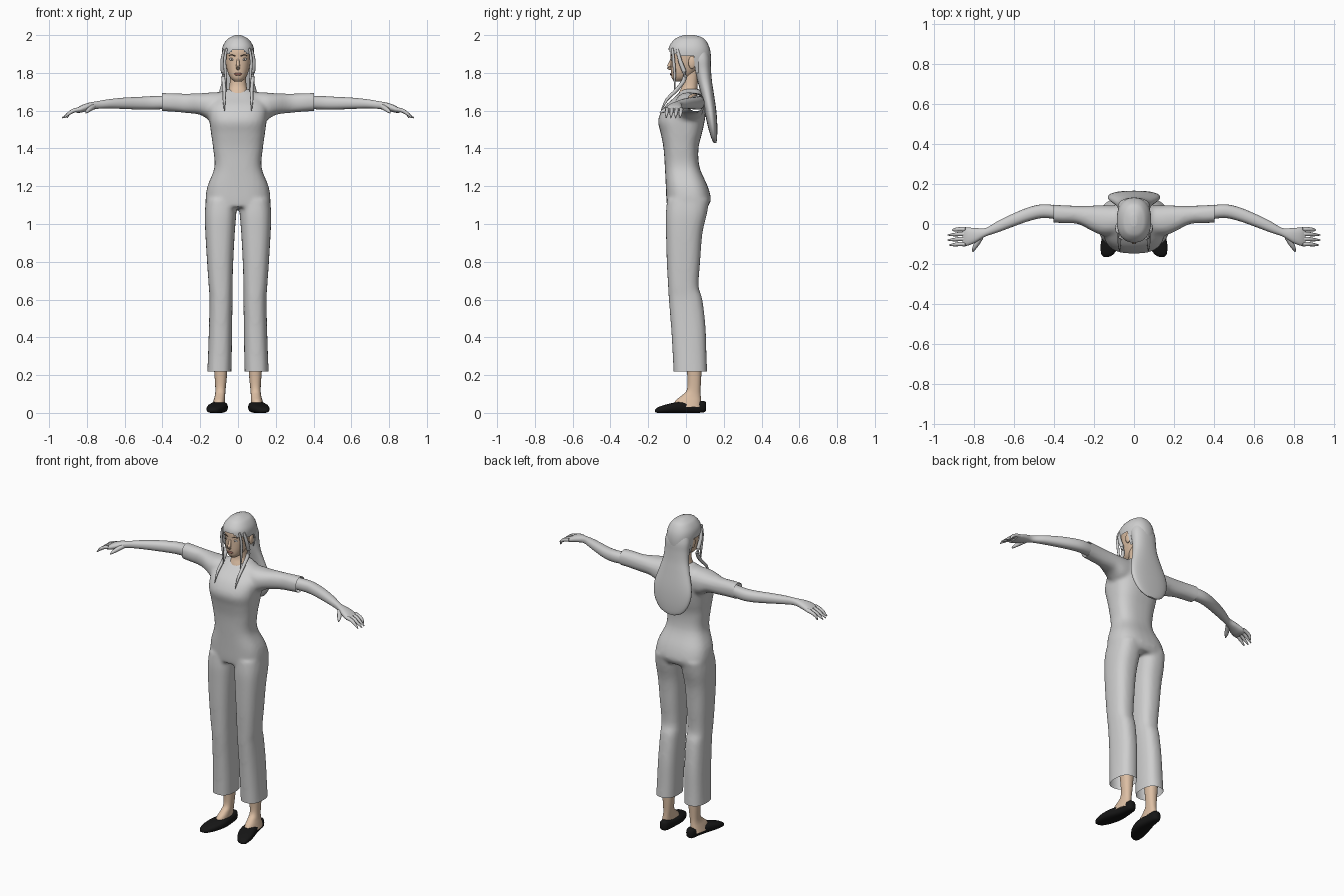
import bpy, bmesh, math
from mathutils import Vector, Matrix

if "Cube" in bpy.data.objects:
    bpy.data.objects.remove(bpy.data.objects["Cube"])


def material(name, rgb):
    m = bpy.data.materials.new(name)
    m.diffuse_color = (*rgb, 1)
    m.use_nodes = True
    m.node_tree.nodes["Principled BSDF"].inputs["Base Color"].default_value = m.diffuse_color
    return m


GREY = material("pale grey", (0.62, 0.62, 0.62))
SKIN = material("skin", (0.72, 0.52, 0.37))
BLACK = material("black", (0.008, 0.008, 0.008))
LIP = material("lip", (0.30, 0.13, 0.10))
BROWN = material("dark brown", (0.10, 0.07, 0.05))


def spline(rows, k=4):
    """Smoothly interpolate between rows of numbers."""
    out = []
    for i in range(len(rows) - 1):
        p = [rows[max(i - 1, 0)], rows[i], rows[i + 1], rows[min(i + 2, len(rows) - 1)]]
        for j in range(k):
            t = j / k
            out.append([0.5 * (2 * b + (c - a) * t + (2 * a - 5 * b + 4 * c - d) * t * t
                               + (3 * b - a - 3 * c + d) * t ** 3) for a, b, c, d in zip(*p)])
    return out + [list(rows[-1])]


def skin_rings(bm, rings):
    vs = [[bm.verts.new(p) for p in r] for r in rings]
    n = len(vs[0])
    for a, b in zip(vs, vs[1:]):
        for i in range(n):
            bm.faces.new((a[i], a[(i + 1) % n], b[(i + 1) % n], b[i]))
    bm.faces.new(vs[0])
    bm.faces.new(vs[-1])


def loft(bm, rows, axis="z", s=1, e=2.3, n=28):
    """Rows hold position along the axis, then the bounds of the section."""
    rings = []
    for t, a0, a1, b0, b1 in spline(rows):
        ring = []
        for i in range(n):
            c, d = math.cos(math.tau * i / n), math.sin(math.tau * i / n)
            a = (a0 + a1) / 2 + (a1 - a0) / 2 * math.copysign(abs(c) ** (2 / e), c)
            b = (b0 + b1) / 2 + (b1 - b0) / 2 * math.copysign(abs(d) ** (2 / e), d)
            x, y, z = {"z": (a, b, t), "x": (t, a, b), "y": (a, t, b)}[axis]
            ring.append((x * s, y, z))
        rings.append(ring)
    skin_rings(bm, rings)


def tube(bm, pts, s=1, n=8):
    """Points hold x, y, z and radius."""
    pts = spline(pts, 3)
    rings = []
    for i, (x, y, z, r) in enumerate(pts):
        d = Vector(pts[min(i + 1, len(pts) - 1)][:3]) - Vector(pts[max(i - 1, 0)][:3])
        q = d.to_track_quat("Z", "Y")
        ring = []
        for j in range(n):
            a = math.tau * j / n
            p = Vector((x, y, z)) + q @ Vector((r * math.cos(a), r * math.sin(a), 0))
            ring.append((p.x * s, p.y, p.z))
        rings.append(ring)
    skin_rings(bm, rings)


def ball(bm, loc, size):
    m = Matrix.Translation(loc) @ Matrix.Diagonal((*size, 1))
    bmesh.ops.create_uvsphere(bm, u_segments=16, v_segments=10, radius=1, matrix=m)


def finish(name, bm, *mats):
    bmesh.ops.recalc_face_normals(bm, faces=bm.faces)
    me = bpy.data.meshes.new(name)
    bm.to_mesh(me)
    bm.free()
    for m in mats:
        me.materials.append(m)
    ob = bpy.data.objects.new(name, me)
    bpy.context.collection.objects.link(ob)
    return ob


def sym(rows):
    return [(z, -w, w, y0, y1) for z, w, y0, y1 in rows]


# Outfit: torso, trouser legs and sleeves fused into one garment
bm = bmesh.new()
loft(bm, sym([(1.09, .165, -.10, .115), (1.13, .172, -.104, .132), (1.2, .162, -.107, .115),
              (1.3, .125, -.112, .072), (1.4, .132, -.119, .066), (1.48, .143, -.134, .085),
              (1.55, .152, -.148, .10), (1.62, .155, -.115, .106), (1.67, .13, -.062, .095),
              (1.715, .065, -.015, .075)]), e=2.7)
for s in (1, -1):
    loft(bm, [(.18, .036, .164, -.065, .113), (.3, .033, .159, -.07, .109),
              (.45, .031, .154, -.079, .104), (.6, .029, .151, -.091, .087),
              (.67, .029, .155, -.095, .067), (.8, .025, .164, -.102, .075),
              (.95, .017, .173, -.106, .087), (1.05, .009, .176, -.107, .11),
              (1.13, .004, .17, -.10, .125)], s=s, e=2.5)
    loft(bm, [(.05, -.05, .09, 1.54, 1.70), (.14, -.06, .094, 1.545, 1.697),
              (.2, -.04, .092, 1.578, 1.692), (.28, .0, .091, 1.588, 1.69),
              (.36, .004, .094, 1.595, 1.693), (.43, .01, .10, 1.598, 1.694)], "x", s)
outfit = finish("outfit", bm, GREY, SKIN)
rm = outfit.modifiers.new("fuse", "REMESH")
rm.mode, rm.voxel_size = "VOXEL", 0.01
sm = outfit.modifiers.new("soften", "SMOOTH")
sm.factor, sm.iterations = 0.5, 8
bpy.context.view_layer.update()
fused = bpy.data.meshes.new_from_object(outfit.evaluated_get(bpy.context.evaluated_depsgraph_get()))
outfit.modifiers.clear()
outfit.data = fused
bm = bmesh.new()
bm.from_mesh(fused)


def cut(co, no, clear=False):
    bmesh.ops.bisect_plane(bm, geom=bm.verts[:] + bm.edges[:] + bm.faces[:],
                           plane_co=co, plane_no=no, clear_outer=clear)


# Open hems and cuffs, V-shaped neckline
cut((0, 0, .218), (0, 0, -1), True)
for s in (1, -1):
    cut((.402 * s, 0, 0), (s, 0, 0), True)
    cut((0, 0, 1.672), (s, 0, -1.6))
for f in bm.faces:
    c = f.calc_center_median()
    f.material_index = int(abs(c.x) < 1.6 * (c.z - 1.672))
bm.to_mesh(fused)
bm.free()
fused.materials.clear()
fused.materials.append(GREY)
fused.materials.append(SKIN)

for s, side in ((1, "left"), (-1, "right")):
    # Forearm, hand and fingers
    bm = bmesh.new()
    loft(bm, [(.36, .02, .09, 1.61, 1.68), (.45, .03, .098, 1.606, 1.677),
              (.52, .016, .085, 1.606, 1.673), (.6, -.012, .053, 1.609, 1.669),
              (.68, -.042, .014, 1.612, 1.661), (.74, -.062, -.02, 1.61, 1.651),
              (.79, -.092, -.02, 1.6, 1.642), (.83, -.108, -.018, 1.59, 1.628),
              (.855, -.108, -.02, 1.588, 1.612)], "x", s, n=20)
    for y, tip in ((-.026, .905), (-.05, .928), (-.075, .93), (-.1, .92)):
        tube(bm, [(.84, y, 1.607, .012), (.87, y, 1.6, .0105),
                  (.895, y - .003, 1.585, .009), (tip, y - .005, 1.562, .003)], s)
    tube(bm, [(.765, -.065, 1.622, .015), (.785, -.1, 1.608, .013),
              (.797, -.12, 1.598, .01), (.805, -.138, 1.588, .003)], s)
    finish(side + "_arm", bm, GREY)
    # Ankle and instep
    bm = bmesh.new()
    loft(bm, [(.03, .068, .14, -.07, .082), (.065, .068, .13, -.055, .08),
              (.09, .068, .123, -.025, .078), (.12, .066, .12, .004, .077),
              (.18, .06, .123, .008, .08), (.27, .053, .13, .0, .085)], s=s, n=20)
    finish(side + "_ankle", bm, SKIN)
    # Slip-on shoe
    bm = bmesh.new()
    loft(bm, [(.106, .082, .108, .012, .055), (.09, .066, .12, .002, .064),
              (.03, .058, .13, 0, .06), (-.04, .054, .152, 0, .058),
              (-.1, .07, .166, 0, .046), (-.148, .1, .164, 0, .03),
              (-.164, .125, .152, .004, .016)], "y", s, e=2.8, n=20)
    finish(side + "_shoe", bm, BLACK)

# Head, neck, nose and ears
bm = bmesh.new()
loft(bm, sym([(1.755, .02, -.062, -.015), (1.772, .039, -.075, .02), (1.8, .053, -.08, .05),
              (1.84, .064, -.081, .08), (1.88, .07, -.081, .095), (1.92, .072, -.08, .1),
              (1.96, .06, -.06, .09), (1.985, .03, -.03, .06)]))
loft(bm, sym([(1.66, .05, -.05, .055), (1.7, .052, -.035, .06), (1.74, .044, -.02, .062),
              (1.82, .042, -.02, .068)]))
tube(bm, [(0, -.076, 1.872, .007), (0, -.086, 1.845, .009), (0, -.09, 1.83, .0115),
          (0, -.08, 1.818, .006)])
for s in (1, -1):
    ball(bm, (.072 * s, .032, 1.855), (.01, .02, .034))
finish("head", bm, SKIN)

# Mouth, eyes and eyebrows
bm = bmesh.new()
ball(bm, (0, -.079, 1.793), (.022, .005, .007))
finish("mouth", bm, LIP)
bm, bm2 = bmesh.new(), bmesh.new()
for s in (1, -1):
    ball(bm, (.033 * s, -.073, 1.872), (.015, .005, .007))
    ball(bm2, (.033 * s, -.0765, 1.872), (.005, .003, .005))
    tube(bm2, [(.014, -.08, 1.889, .002), (.034, -.077, 1.895, .0025),
               (.052, -.067, 1.889, .001)], s)
finish("eyes", bm, GREY)
finish("irises_and_brows", bm2, BROWN)

# Hair cap with an opening for the face
bm = bmesh.new()
loft(bm, sym([(1.8, .07, -.06, .125), (1.85, .08, -.085, .131), (1.9, .086, -.092, .131),
              (1.94, .081, -.089, .122), (1.975, .06, -.064, .102), (1.99, .038, -.04, .08),
              (2.0, .015, -.01, .045)]), n=40)
face = [f for f in bm.faces for c in [f.calc_center_median()]
        if c.y < .05 and c.z < 1.888 + .04 * (1 - abs(c.x) / .085)]
bmesh.ops.delete(bm, geom=face, context="FACES")
finish("hair_cap", bm, GREY)

# Long hair down the back
bm = bmesh.new()
loft(bm, sym([(1.428, .03, .147, .16), (1.45, .078, .136, .164), (1.5, .115, .12, .166),
              (1.56, .13, .106, .164), (1.62, .124, .094, .158), (1.7, .1, .076, .146),
              (1.76, .085, .06, .137), (1.82, .08, .046, .132), (1.88, .08, .03, .129),
              (1.95, .06, .02, .11)]))
finish("back_hair", bm, GREY)

# Loose strands framing the face
bm = bmesh.new()
for s in (1, -1):
    tube(bm, [(.072, -.045, 1.925, .007), (.083, -.03, 1.86, .011), (.077, -.005, 1.78, .012),
              (.072, -.045, 1.715, .01), (.073, -.1, 1.66, .008), (.072, -.132, 1.6, .002)], s)
    tube(bm, [(.06, -.072, 1.93, .006), (.07, -.066, 1.87, .008), (.066, -.06, 1.79, .007),
              (.06, -.06, 1.7, .002)], s)
finish("hair_strands", bm, GREY)

# Smooth shading with crisp edges
for ob in bpy.context.collection.objects:
    ob.select_set(True)
    bpy.context.view_layer.objects.active = ob
bpy.ops.object.shade_smooth_by_angle(angle=math.radians(50))
